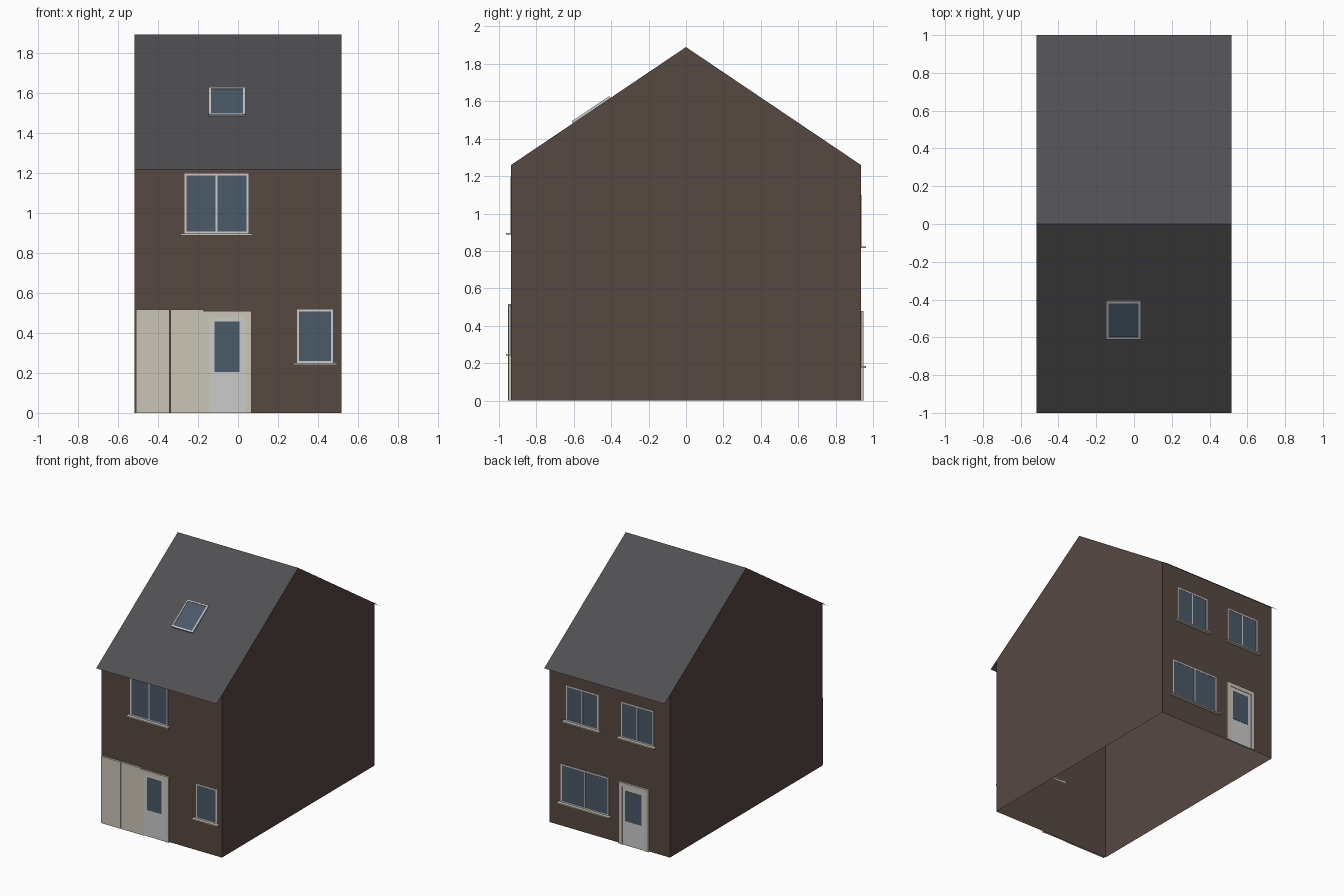
import bpy, bmesh, math
from mathutils import Matrix, Vector

if "Cube" in bpy.data.objects:
    bpy.data.objects.remove(bpy.data.objects["Cube"])

HW, HD = 0.517, 0.935             # half width, half depth of the walls
RIDGE, SLOPE = 1.89, 0.674        # ridge height, roof pitch


def material(name, r, g, b):
    m = bpy.data.materials.new(name)
    m.diffuse_color = (r, g, b, 1)
    m.use_nodes = True
    m.node_tree.nodes["Principled BSDF"].inputs["Base Color"].default_value = m.diffuse_color
    return m


BRICK = material("brick", 0.095, 0.065, 0.055)
SLATE = material("slate", 0.08, 0.08, 0.087)
GLASS = material("glass", 0.07, 0.10, 0.14)
CREAM = material("cream", 0.60, 0.56, 0.47)
WHITE = material("white", 0.63, 0.63, 0.61)


def add(name, mat, bm):
    me = bpy.data.meshes.new(name)
    bm.to_mesh(me)
    bm.free()
    me.materials.append(mat)
    ob = bpy.data.objects.new(name, me)
    bpy.context.collection.objects.link(ob)
    return ob


def sheet(name, mat, faces):
    bm = bmesh.new()
    for pts in faces:
        bm.faces.new([bm.verts.new(p) for p in pts])
    bmesh.ops.remove_doubles(bm, verts=bm.verts, dist=1e-5)
    return add(name, mat, bm)


def boxes(name, mat, spans):
    """One object from boxes given as (x0, x1, y0, y1, z0, z1)."""
    bm = bmesh.new()
    for x0, x1, y0, y1, z0, z1 in spans:
        mid = Vector((x0 + x1, y0 + y1, z0 + z1)) / 2
        size = (x1 - x0, abs(y1 - y0), z1 - z0, 1)
        bmesh.ops.create_cube(bm, size=1, matrix=Matrix.Translation(mid) @ Matrix.Diagonal(size))
    return add(name, mat, bm)


def ring(x0, x1, z0, z1, w, ya, yb, bottom=True):
    """Box spans for a rectangular frame of bar width w."""
    b = [(x0, x0 + w, ya, yb, z0, z1), (x1 - w, x1, ya, yb, z0, z1),
         (x0 + w, x1 - w, ya, yb, z1 - w, z1)]
    if bottom:
        b.append((x0 + w, x1 - w, ya, yb, z0, z0 + w))
    return b


def window(name, s, x0, x1, z0, z1, mullion=True):
    y = s * HD
    bars = ring(x0, x1, z0, z1, 0.01, y, y + s * 0.004)
    if mullion:
        c = (x0 + x1) / 2
        bars.append((c - 0.005, c + 0.005, y, y + s * 0.004, z0 + 0.01, z1 - 0.01))
    boxes(name + "_frame", WHITE, bars)
    boxes(name + "_glass", GLASS, [(x0 + 0.01, x1 - 0.01, y, y + s * 0.002, z0 + 0.01, z1 - 0.01)])
    boxes(name + "_sill", CREAM, [(x0 - 0.02, x1 + 0.02, y, y + s * 0.028, z0 - 0.01, z0)])


def door(name, s, x0, x1, top, gx0, gx1, gz0, gz1):
    y, w = s * HD, 0.03
    boxes(name + "_frame", CREAM, ring(x0, x1, 0, top, w, y, y + s * 0.015, False))
    boxes(name + "_leaf", WHITE, [(x0 + w, x1 - w, y, y + s * 0.011, 0, top - w)])
    boxes(name + "_glass", GLASS, [(gx0, gx1, y, y + s * 0.013, gz0, gz1)])


# Brick walls: open shell with two gables
eave = RIDGE - SLOPE * HD
walls = []
for s in (-1, 1):
    walls.append([(-s * -HW, s * HD, 0), (-s * HW, s * HD, 0),
                  (-s * HW, s * HD, eave), (s * HW, s * HD, eave)])
    walls.append([(s * HW, -s * HD, 0), (s * HW, s * HD, 0), (s * HW, s * HD, eave),
                  (s * HW, 0, RIDGE), (s * HW, -s * HD, eave)])
sheet("walls", BRICK, walls)

# Thin roof slopes overhanging front and back
sheet("roof", SLATE, [[(-s * HW, 0, RIDGE), (s * HW, 0, RIDGE),
                       (s * HW, -s, RIDGE - SLOPE), (-s * HW, -s, RIDGE - SLOPE)][::-1]
                      for s in (-1, 1)])

# Front openings
window("front_upper_window", -1, -0.267, 0.052, 0.897, 1.197)
window("front_lower_window", -1, 0.295, 0.476, 0.25, 0.517, mullion=False)
door("front_door", -1, -0.172, 0.067, 0.508, -0.117, 0.007, 0.205, 0.457)

# Pair of garage leaves with a narrow gap
boxes("garage_doors", CREAM, [(-0.51, -0.342, -HD - 0.016, -HD, 0, 0.517),
                              (-0.338, -0.172, -HD - 0.016, -HD, 0, 0.517)])

# Back openings
window("back_upper_window_a", 1, 0.094, 0.374, 0.825, 1.10)
window("back_upper_window_b", 1, -0.378, -0.098, 0.825, 1.10)
window("back_lower_window", 1, 0.006, 0.418, 0.185, 0.48)
door("back_door", 1, -0.341, -0.088, 0.48, -0.28, -0.142, 0.188, 0.422)

# Skylight built upright, then laid onto the front slope
pitch = math.atan(SLOPE)
length = 0.2 / math.cos(pitch) / 2
cy = -0.504
place = Matrix.Translation((-0.055, cy, RIDGE + SLOPE * cy)) @ Matrix.Rotation(pitch - math.pi / 2, 4, 'X')
for ob in (boxes("skylight_frame", WHITE, ring(-0.092, 0.092, -length, length, 0.012, -0.012, 0)),
           boxes("skylight_glass", GLASS, [(-0.08, 0.08, -0.008, 0, -length + 0.012, length - 0.012)])):
    ob.matrix_world = place
